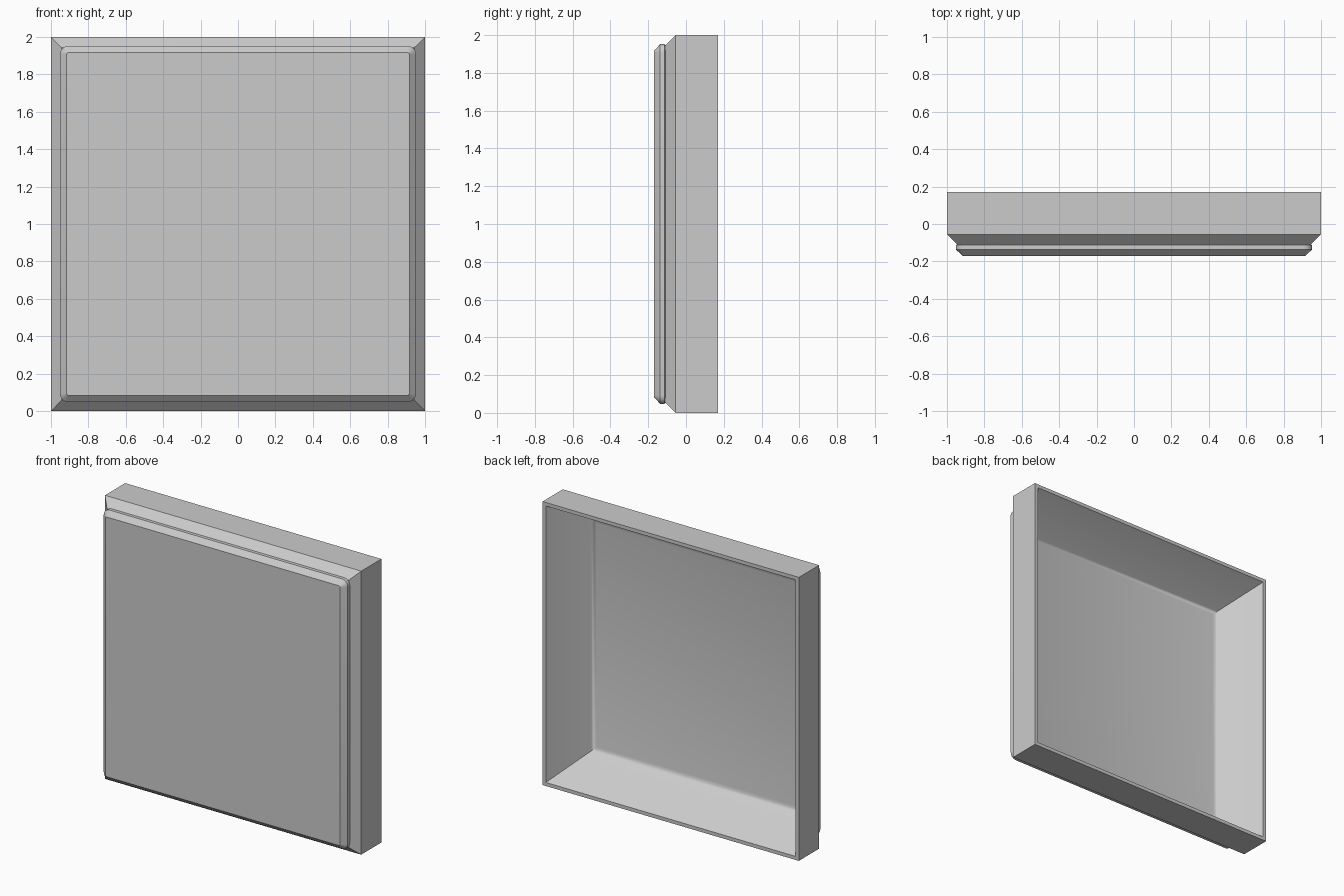
import bpy, bmesh, math

old = bpy.data.objects.get("Cube")
if old:
    bpy.data.objects.remove(old, do_unlink=True)

grey = bpy.data.materials.new("plain grey")
grey.use_nodes = True
colour = (0.6, 0.6, 0.6, 1)
grey.diffuse_color = colour
grey.node_tree.nodes["Principled BSDF"].inputs["Base Color"].default_value = colour


def outline(half, centre, steps):
    """Square outline; corners are rounded about +-centre when steps > 0."""
    signs = [(1, 1), (-1, 1), (-1, -1), (1, -1)]
    if not steps:
        return [(sx * half, sz * half) for sx, sz in signs]
    r = max(half - centre, 0.002)
    c = half - r
    points = []
    for i, (sx, sz) in enumerate(signs):
        for k in range(steps + 1):
            a = math.pi / 2 * (i + k / steps)
            points.append((sx * c + r * math.cos(a), sz * c + r * math.sin(a)))
    return points


def stacked_solid(name, profile, centre=0, steps=0):
    """Bridge outlines given as (half width, y) and cap both ends."""
    bm = bmesh.new()
    rings = [[bm.verts.new((x, y, z + 1)) for x, z in outline(h, centre, steps)]
             for h, y in profile]
    n = len(rings[0])
    for a, b in zip(rings, rings[1:]):
        for i in range(n):
            j = (i + 1) % n
            bm.faces.new((a[i], a[j], b[j], b[i]))
    bm.faces.new(rings[0])
    bm.faces.new(rings[-1])
    bmesh.ops.recalc_face_normals(bm, faces=bm.faces[:])
    mesh = bpy.data.meshes.new(name)
    bm.to_mesh(mesh)
    bm.free()
    mesh.materials.append(grey)
    obj = bpy.data.objects.new(name, mesh)
    bpy.context.collection.objects.link(obj)
    bpy.ops.object.select_all(action='DESELECT')
    bpy.context.view_layer.objects.active = obj
    obj.select_set(True)
    bpy.ops.object.shade_smooth_by_angle(angle=math.radians(30))
    return obj


# Hollow body: recess floor, soft floor edge, tapered walls, rim, sides, chamfer
stacked_solid("hollow_body", [
    (0.79, -0.13), (0.806, -0.126), (0.819, -0.115), (0.975, 0.17),
    (1.0, 0.17), (1.0, -0.055), (0.943, -0.112), (0.90, -0.112), (0.90, -0.15)])

# Raised front panel with rounded corners and bevelled front edge
stacked_solid("front_panel", [
    (0.91, -0.14), (0.935, -0.10), (0.952, -0.113),
    (0.952, -0.137), (0.916, -0.17)], centre=0.907, steps=6)
